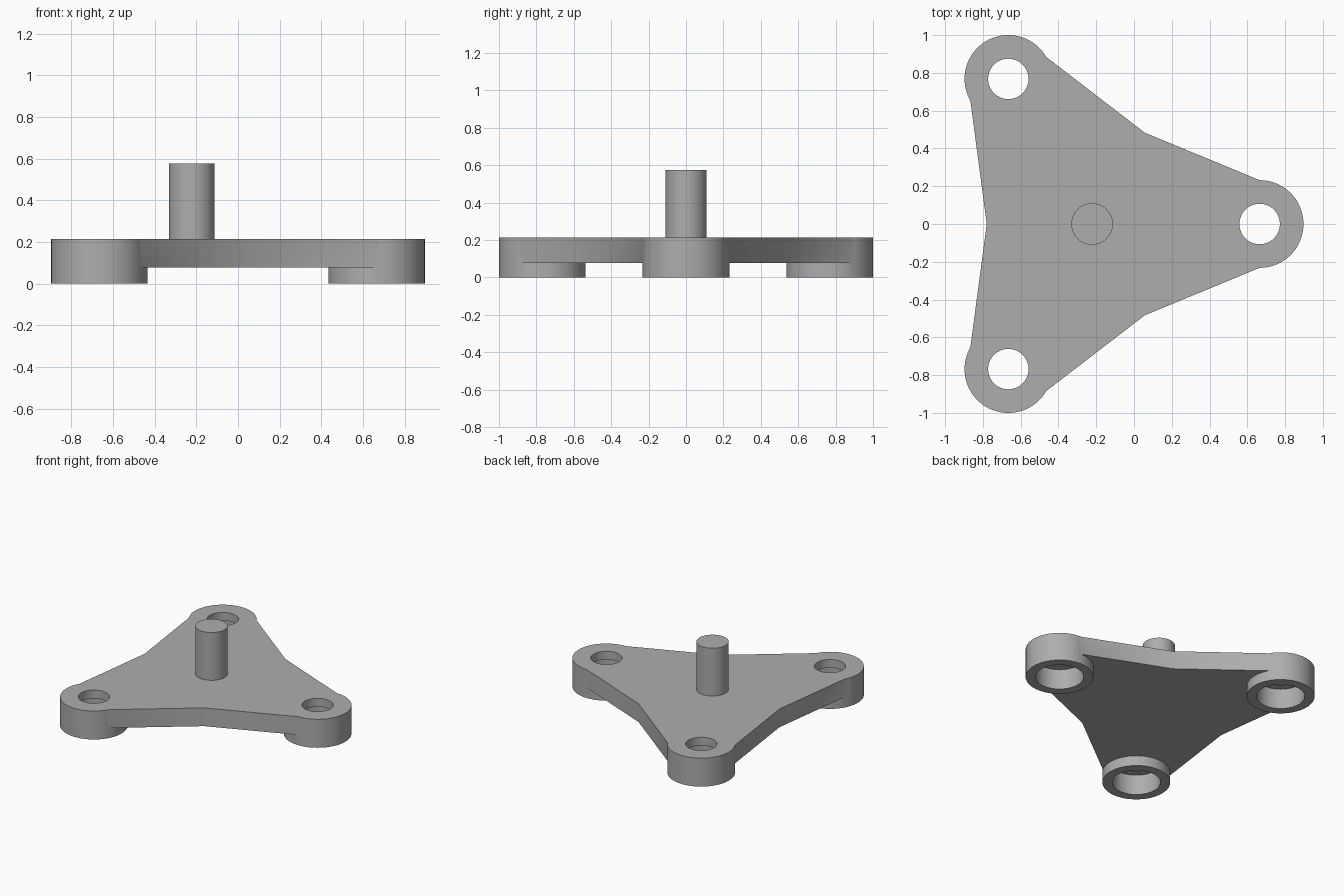
import bpy, bmesh
from math import cos, sin, radians
from mathutils import Vector

if "Cube" in bpy.data.objects:
    bpy.data.objects.remove(bpy.data.objects["Cube"])

ARM, BOSS_R, WAIST = 0.887, 0.232, 0.558
CENTRE = Vector((-ARM / 4, 0))
TOP, PLATE_BOTTOM, LEDGE, POST_TOP = 0.215, 0.077, 0.152, 0.576

grey = bpy.data.materials.new("plain grey")
grey.use_nodes = True
colour = (0.42, 0.42, 0.42, 1)
grey.diffuse_color = colour
grey.node_tree.nodes["Principled BSDF"].inputs["Base Color"].default_value = colour


def prism(name, points, z0, z1):
    """Extrude a counter-clockwise outline from z0 to z1."""
    bm = bmesh.new()
    face = bm.faces.new([bm.verts.new((p[0], p[1], z0)) for p in points])
    grown = bmesh.ops.extrude_face_region(bm, geom=[face], use_keep_orig=True)
    tops = [g for g in grown["geom"] if isinstance(g, bmesh.types.BMVert)]
    bmesh.ops.translate(bm, verts=tops, vec=(0, 0, z1 - z0))
    bmesh.ops.recalc_face_normals(bm, faces=bm.faces)
    mesh = bpy.data.meshes.new(name)
    bm.to_mesh(mesh)
    bm.free()
    mesh.materials.append(grey)
    obj = bpy.data.objects.new(name, mesh)
    bpy.context.collection.objects.link(obj)
    return obj


def polar(radius, degrees):
    return Vector((radius * cos(radians(degrees)), radius * sin(radians(degrees))))


def cylinder(name, centre, radius, z0, z1, sides=72):
    ring = [centre + polar(radius, 360 * i / sides) for i in range(sides)]
    return prism(name, ring, z0, z1)


def select_only(obj):
    bpy.ops.object.select_all(action='DESELECT')
    obj.select_set(True)
    bpy.context.view_layer.objects.active = obj


def combine(target, tool, operation):
    """Apply a boolean and discard the tool."""
    tool.hide_render = True
    mod = target.modifiers.new("cut", 'BOOLEAN')
    mod.operation, mod.object, mod.solver = operation, tool, 'EXACT'
    select_only(target)
    bpy.ops.object.modifier_apply(modifier=mod.name)
    bpy.data.objects.remove(tool)


# Three-armed plate, narrowing from each waist point to the boss tangents
outline, bosses = [], []
for angle in (0, 120, 240):
    boss = CENTRE + polar(ARM, angle)
    bosses.append(boss)
    outline += [boss + polar(BOSS_R, angle - 90),
                boss + polar(BOSS_R, angle + 90),
                CENTRE + polar(WAIST, angle + 60)]
plate = prism("three_arm_plate", outline, PLATE_BOTTOM, TOP)

# Round bosses with a stepped hole, wide below and narrow above
for boss in bosses:
    combine(plate, cylinder("boss", boss, BOSS_R, 0, TOP), 'UNION')
for boss in bosses:
    combine(plate, cylinder("counterbore", boss, 0.165, -0.1, LEDGE), 'DIFFERENCE')
    combine(plate, cylinder("through_hole", boss, 0.107, -0.1, TOP + 0.1), 'DIFFERENCE')

# Upright centre post
post = cylinder("centre_post", CENTRE, 0.11, TOP, POST_TOP)

for obj in (plate, post):
    select_only(obj)
    bpy.ops.object.shade_smooth_by_angle(angle=radians(20))
